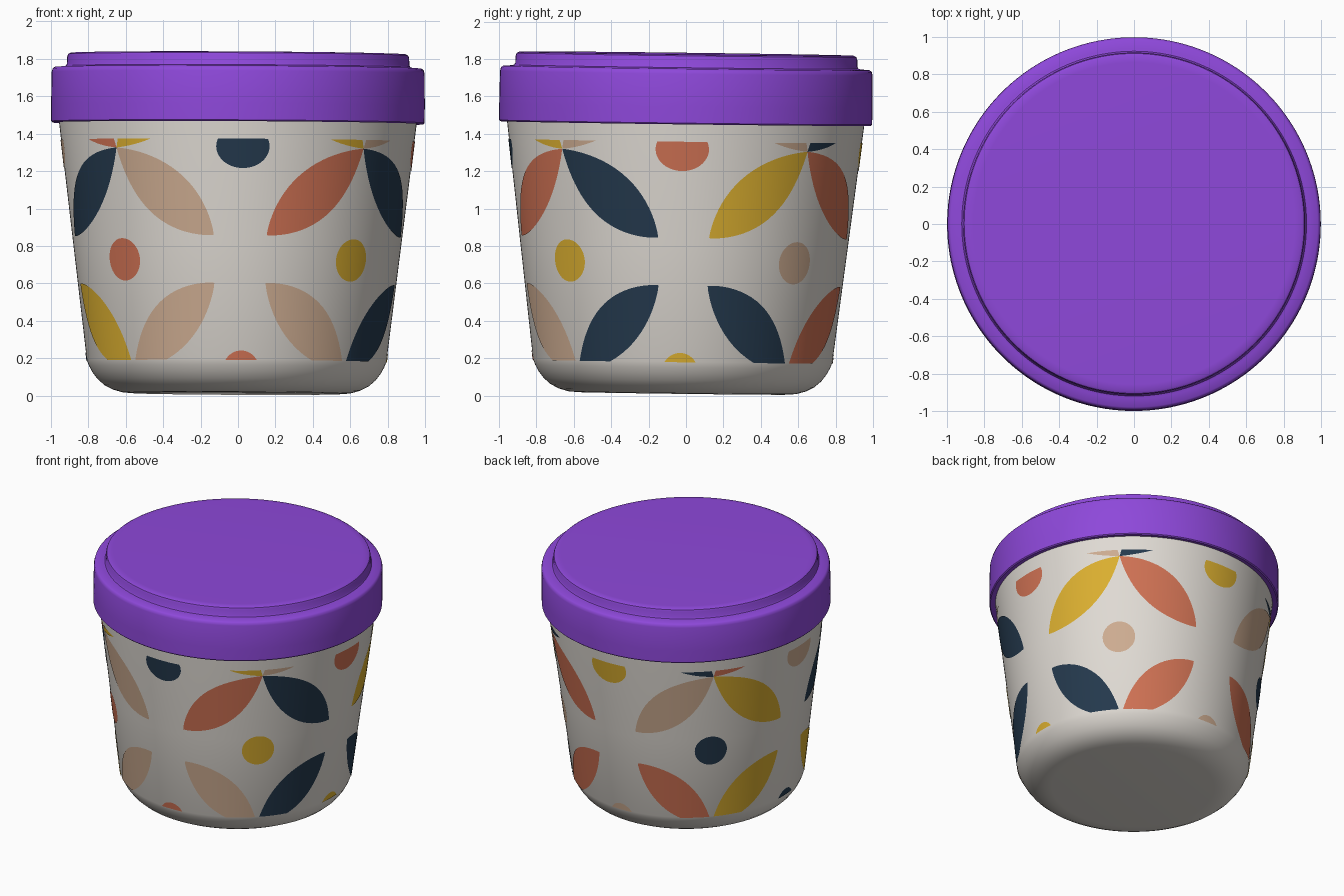
import bpy, bmesh, math
from mathutils import Matrix, Vector

if "Cube" in bpy.data.objects:
    bpy.data.objects.remove(bpy.data.objects["Cube"])

SEG = 160
Z_LOW, Z_HIGH = 0.182, 1.362       # printed band limits
# the whole tub leans very slightly
LEAN = (Matrix.Translation((-0.008, -0.020, 0))
        @ Matrix.Rotation(-0.0125, 4, 'X') @ Matrix.Rotation(0.005, 4, 'Y'))


def material(name, rgb):
    m = bpy.data.materials.new(name)
    lin = [(c / 255 / 12.92) if c < 11 else ((c / 255 + 0.055) / 1.055) ** 2.4 for c in rgb]
    m.diffuse_color = (*lin, 1)
    m.use_nodes = True
    m.node_tree.nodes["Principled BSDF"].inputs["Base Color"].default_value = m.diffuse_color
    return m


MATS = {
    'body': material('warm_white', (224, 219, 212)),
    'lid': material('purple', (142, 72, 218)),
    'N': material('navy', (36, 57, 77)),
    'O': material('terracotta', (206, 113, 83)),
    'Y': material('mustard', (219, 175, 48)),
    'B': material('beige', (205, 172, 145)),
}


def finish(name, bm, mat):
    bm.transform(LEAN)
    me = bpy.data.meshes.new(name)
    bm.to_mesh(me)
    bm.free()
    me.materials.append(MATS[mat])
    ob = bpy.data.objects.new(name, me)
    bpy.context.collection.objects.link(ob)
    return ob


def lathe(name, profile, mat):
    """Revolve (radius, z) points, listed from the bottom outwards and up."""
    bm = bmesh.new()
    rings = []
    for r, z in profile:
        if r == 0:
            rings.append([bm.verts.new((0, 0, z))] * SEG)
        else:
            rings.append([bm.verts.new((r * math.cos(2 * math.pi * i / SEG),
                                        r * math.sin(2 * math.pi * i / SEG), z))
                          for i in range(SEG)])
    for a, b in zip(rings, rings[1:]):
        for i in range(SEG):
            j = (i + 1) % SEG
            loop = list(dict.fromkeys((a[i], a[j], b[j], b[i])))
            bm.faces.new(loop)
    bmesh.ops.recalc_face_normals(bm, faces=bm.faces)
    return finish(name, bm, mat)


def wall_radius(z):
    return 0.80 + (z - 0.185) * 0.122


REF = 0.92                          # radius used to unroll the wall


def patch(name, phi_deg, p0, p1, width, mat, along=28, across=8):
    """Flat shape around the line p0-p1, clipped to the band, wrapped on the wall."""
    p0, p1 = Vector((*p0, 0)), Vector((*p1, 0))
    d = (p1 - p0).normalized()
    n = Vector((-d.y, d.x, 0))
    bm = bmesh.new()
    rows = []
    for i in range(along + 1):
        t = 0.5 - 0.5 * math.cos(math.pi * i / along)
        c, w = p0.lerp(p1, t), width(t)
        rows.append([bm.verts.new(c + n * w * (2 * j / across - 1)) for j in range(across + 1)])
    for a, b in zip(rows, rows[1:]):
        for j in range(across):
            bm.faces.new((a[j], b[j], b[j + 1], a[j + 1]))
    bmesh.ops.remove_doubles(bm, verts=bm.verts, dist=1e-5)
    for z, side in ((Z_LOW, -1), (Z_HIGH, 1)):
        bmesh.ops.bisect_plane(bm, geom=bm.verts[:] + bm.edges[:] + bm.faces[:],
                               plane_co=(0, z, 0), plane_no=(0, side, 0), clear_outer=True)
    bm.normal_update()
    for f in bm.faces:
        if f.normal.z < 0:
            f.normal_flip()
    for v in bm.verts:
        phi = math.radians(phi_deg) + v.co.x / REF
        z = v.co.y
        r = wall_radius(z) + 0.003
        v.co = (r * math.sin(phi), -r * math.cos(phi), z)
    bm.normal_update()
    return finish(name, bm, mat)


def leaf(name, phi, z0, sx, sz, mat):
    patch(name, phi, (0, z0), (sx * 0.567, z0 + sz * 0.467),
          lambda t: 0.13 * 4 * t * (1 - t) ** 0.92, mat)


def dot(name, phi, z, rx, rz, mat):
    patch(name, phi, (-rx, z), (rx, z),
          lambda t: rz * math.sqrt(max(0, 1 - (2 * t - 1) ** 2)), mat)


# tub body with rounded foot
lathe('tub_body', [(0, 0.014), (0.56, 0.012), (0.61, 0.016), (0.66, 0.030), (0.705, 0.053),
                   (0.742, 0.085), (0.77, 0.122), (0.788, 0.155), (0.80, 0.185),
                   (wall_radius(0.8), 0.8), (wall_radius(1.47), 1.47), (0.96, 1.52)], 'body')

# lid with outer rim and raised top
lathe('lid', [(0.95, 1.50), (0.955, 1.462), (0.990, 1.455), (0.997, 1.462), (0.998, 1.55),
              (0.996, 1.725), (0.991, 1.743), (0.980, 1.752), (0.935, 1.755), (0.921, 1.758),
              (0.915, 1.768), (0.913, 1.808), (0.908, 1.821), (0.895, 1.828),
              (0.86, 1.829), (0, 1.829)], 'lid')

# leaf flowers: angle, then colours of upper pair, flare pair, lower pair, dot
FLOWERS = [
    (316.5, 'NB', 'OY', 'YB', 'O'),
    (45.6, 'ON', 'YB', 'BN', 'Y'),
    (134.0, 'YO', 'BN', 'NO', 'B'),
    (226.5, 'BY', 'NO', 'OY', 'N'),
]
for k, (phi, upper, flare, lower, mid) in enumerate(FLOWERS):
    for side, sx in enumerate((-1, 1)):
        tag = f"{k}_{'left' if sx < 0 else 'right'}"
        leaf('upper_leaf_' + tag, phi, 1.315, sx, -1, upper[side])
        leaf('cropped_leaf_' + tag, phi, 1.315, sx, 1, flare[side])
        leaf('lower_leaf_' + tag, phi, 0.125, sx, 1, lower[side])
    dot(f'middle_dot_{k}', phi - 0.7, 0.718, 0.120, 0.113, mid)

# cropped dots between the flowers: angle, top colour, bottom colour
for k, (phi, top, low) in enumerate([(1.7, 'N', 'O'), (89.0, 'O', 'Y'),
                                     (180.0, 'Y', 'B'), (271.5, 'B', 'N')]):
    dot(f'top_half_dot_{k}', phi, 1.320, 0.140, 0.115, top)
    dot(f'bottom_half_dot_{k}', phi, 0.120, 0.115, 0.112, low)

# smooth shading with crisp steps
bpy.ops.object.select_all(action='SELECT')
bpy.context.view_layer.objects.active = bpy.data.objects['tub_body']
bpy.ops.object.shade_smooth_by_angle(angle=math.radians(40))
